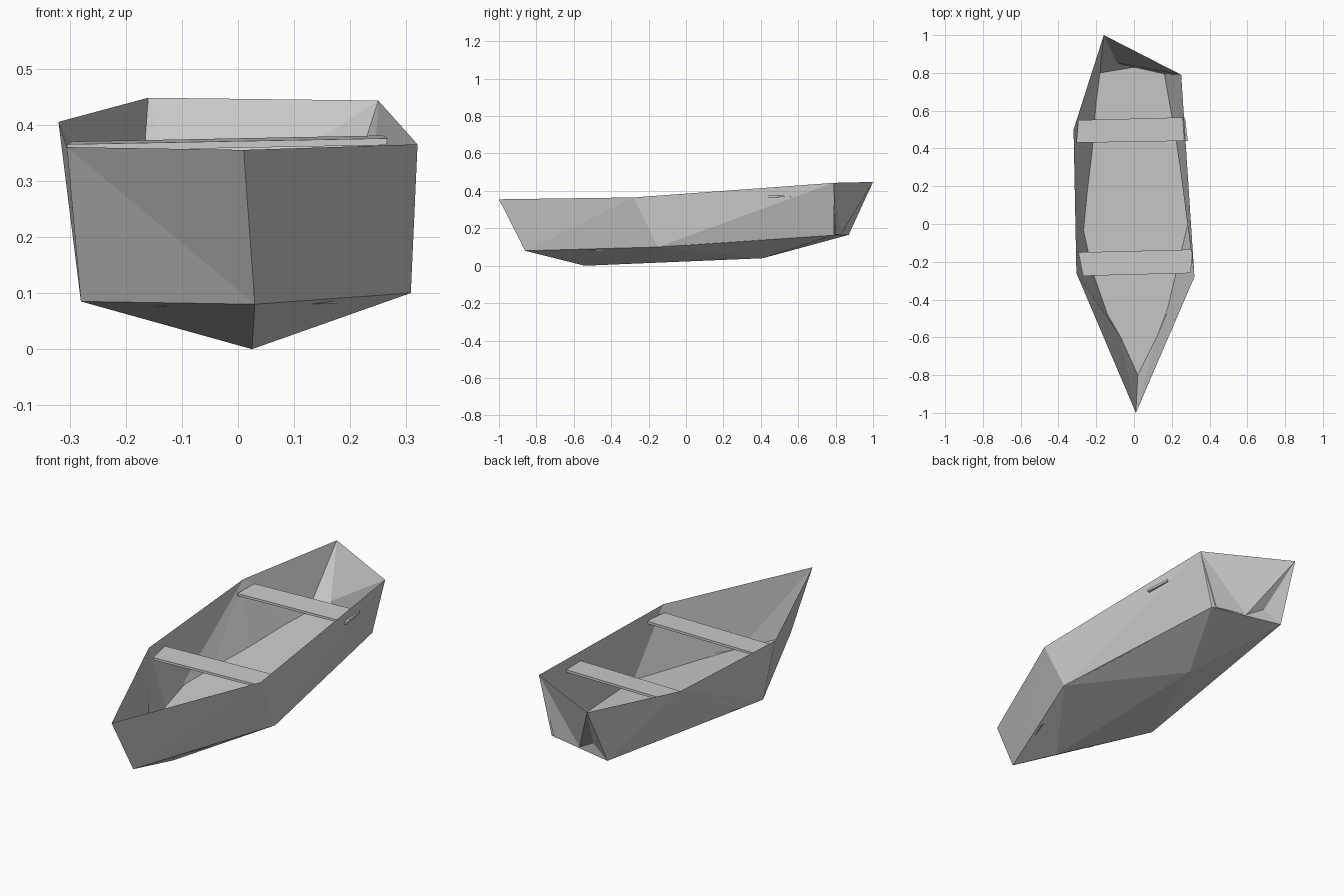
import bpy, bmesh
from mathutils import Vector

if "Cube" in bpy.data.objects:
    bpy.data.objects.remove(bpy.data.objects["Cube"])


def zip_strip(bm, a, b):
    """Triangulate between two chains, always taking the shorter diagonal."""
    i = j = 0
    while i < len(a) - 1 or j < len(b) - 1:
        go_a = j == len(b) - 1 or (i < len(a) - 1 and
               (a[i + 1].co - b[j].co).length < (a[i].co - b[j + 1].co).length)
        if go_a:
            bm.faces.new((a[i], a[i + 1], b[j]))
            i += 1
        else:
            bm.faces.new((a[i], b[j + 1], b[j]))
            j += 1


def finish(bm, name):
    bmesh.ops.recalc_face_normals(bm, faces=bm.faces)
    me = bpy.data.meshes.new(name)
    bm.to_mesh(me)
    bm.free()
    ob = bpy.data.objects.new(name, me)
    bpy.context.collection.objects.link(ob)


def verts(bm, pts):
    return [bm.verts.new(Vector(p)) for p in pts]


# Hull: uneven rim, outer chine, keel, and inner walls down to a flat floor
bm = bmesh.new()
bow, = verts(bm, [(.01, -1, .355)])
rim_r = [bow] + verts(bm, [(.32, -.28, .365), (.25, .79, .443)])
rim_l = [bow] + verts(bm, [(-.305, -.26, .36), (-.32, .5, .405), (-.16, 1, .448)])

stem, = verts(bm, [(.03, -.86, .08)])
chine_r = [stem] + verts(bm, [(.308, -.15, .10), (.18, .79, .163)])
chine_l = [stem] + verts(bm, [(-.28, -.20, .085), (-.18, .87, .165)])
zip_strip(bm, rim_r, chine_r)
zip_strip(bm, rim_l, chine_l)
bm.faces.new((rim_r[-1], rim_l[-1], chine_l[-1]))      # transom
bm.faces.new((rim_r[-1], chine_l[-1], chine_r[-1]))

keel = [stem] + verts(bm, [(.025, -.54, 0), (0, .41, .04)])
for ch in (chine_r, chine_l):
    bm.faces.new((stem, keel[1], ch[1]))
    bm.faces.new((keel[1], keel[2], ch[1]))
    bm.faces.new((keel[2], ch[2], ch[1]))
bm.faces.new((keel[2], chine_r[2], chine_l[2]))

nose, tail = verts(bm, [(.02, -.8, .083), (0, .83, .17)])
floor_r = [nose] + verts(bm, [(.12, -.6, .08), (.17, -.48, .08), (.22, -.27, .092),
                              (.285, 0, .108), (.23, .4, .135), (.16, .8, .165)])
floor_l = [nose] + verts(bm, [(-.07, -.6, .078), (-.14, -.48, .076), (-.22, -.25, .09),
                              (-.27, -.02, .105), (-.22, .4, .135), (-.2, .65, .155),
                              (-.18, .8, .165)])
zip_strip(bm, rim_r, floor_r)
zip_strip(bm, rim_l, floor_l)
zip_strip(bm, [rim_l[-1], rim_r[-1]], [floor_l[-1], tail, floor_r[-1]])
bm.faces.new(floor_r + [tail] + floor_l[:0:-1])
finish(bm, "hull")


# Seat planks, slightly skewed and tilted
def seat(name, corners, z_left, z_right, rise, thick=.012):
    bm = bmesh.new()
    rings = []
    for dz in (0, thick):
        zs = (z_left, z_right, z_right + rise, z_left + rise)
        rings.append(verts(bm, [(x, y, z + dz) for (x, y), z in zip(corners, zs)]))
    lo, hi = rings
    bm.faces.new(lo)
    bm.faces.new(hi)
    for k in range(4):
        n = (k + 1) % 4
        bm.faces.new((lo[k], lo[n], hi[n], hi[k]))
    finish(bm, name)


seat("rear_seat", [(-.305, .43), (.285, .44), (.27, .565), (-.295, .55)], .353, .364, .005)
seat("front_seat", [(-.27, -.275), (.30, -.26), (.31, -.135), (-.295, -.15)], .315, .325, .003)
